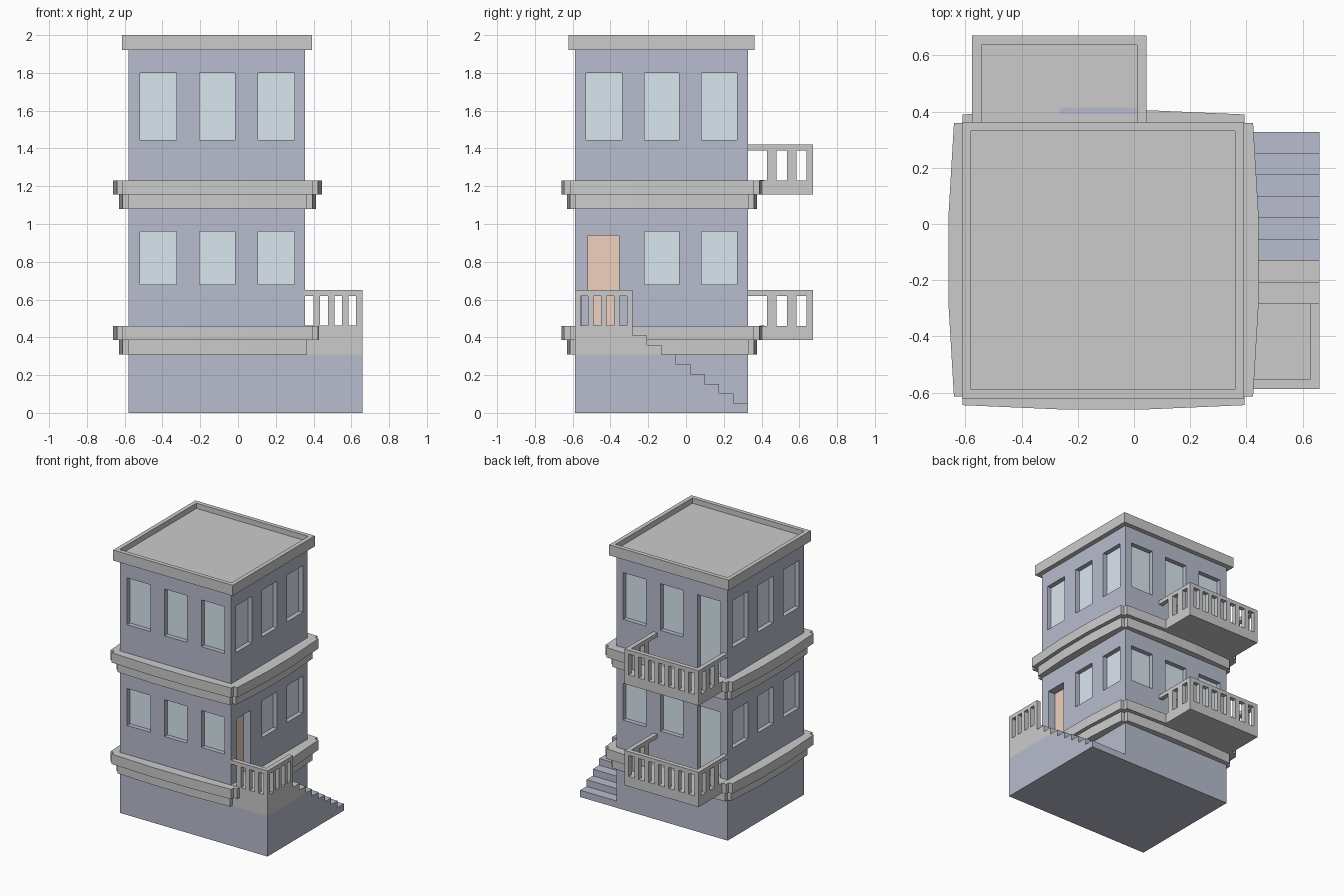
import bpy, bmesh
from mathutils import Matrix

if "Cube" in bpy.data.objects:
    bpy.data.objects.remove(bpy.data.objects["Cube"])

def mat(name, c):
    m = bpy.data.materials.new(name)
    m.diffuse_color = (*c, 1)
    m.use_nodes = True
    m.node_tree.nodes["Principled BSDF"].inputs["Base Color"].default_value = m.diffuse_color
    return m

BLUE = mat("wall_blue", (.48, .51, .62))
GLASS = mat("glass", (.70, .80, .86))
WOOD = mat("door_orange", (.87, .64, .52))

def finish(name, bm, m=None):
    bmesh.ops.recalc_face_normals(bm, faces=bm.faces)
    me = bpy.data.meshes.new(name)
    bm.to_mesh(me)
    bm.free()
    o = bpy.data.objects.new(name, me)
    bpy.context.collection.objects.link(o)
    if m:
        me.materials.append(m)
    return o

def add_box(bm, x0, x1, y0, y1, z0, z1):
    M = Matrix.Translation(((x0+x1)/2, (y0+y1)/2, (z0+z1)/2)) @ Matrix.Diagonal((x1-x0, y1-y0, z1-z0, 1))
    bmesh.ops.create_cube(bm, size=1, matrix=M)

def boxes(name, items, m=None):
    bm = bmesh.new()
    for b in items:
        add_box(bm, *b)
    return finish(name, bm, m)

def prism(name, pts, vec, m=None):
    bm = bmesh.new()
    f = bm.faces.new([bm.verts.new(p) for p in pts])
    r = bmesh.ops.extrude_face_region(bm, geom=[f])
    bmesh.ops.translate(bm, vec=vec, verts=[v for v in r["geom"] if isinstance(v, bmesh.types.BMVert)])
    return finish(name, bm, m)

# Main walls
X0, X1, Y0, Y1 = -.58, .355, -.588, .328
walls = boxes("walls", [(X0, X1, Y0, Y1, 0, 1.94)], BLUE)

# Openings: (side, start, end, bottom, top, depth)
XS = [(-.52, -.325), (-.205, -.015), (.105, .298)]
YS = [(-.53, -.34), (-.22, -.037), (.083, .27)]
openings, doors = [], []
for floor, (z0, z1, zf) in enumerate([(.68, .96, .462), (1.445, 1.80, 1.232)]):
    for i in range(3):
        openings.append(("front", *XS[i], z0, z1, .04))
        openings.append(("back", *XS[i], zf if i == 0 else z0, z1, .04))
        openings.append(("left", *YS[i], z0, z1, .04))
        if floor or i:
            openings.append(("right", *YS[i], z0, z1, .04))
doors.append(("right", -.52, -.355, .462, .94, .065))

def slab(op, near, far):
    # Box spanning two depths measured inward from the given wall
    s, a, b, z0, z1, _ = op
    if s == "front":
        return (a, b, Y0+near, Y0+far, z0, z1)
    if s == "back":
        return (a, b, Y1-far, Y1-near, z0, z1)
    if s == "left":
        return (X0+near, X0+far, a, b, z0, z1)
    return (X1-far, X1-near, a, b, z0, z1)

cut = boxes("opening_cutter", [slab(o, -.05, o[5]) for o in openings + doors])
cut.hide_render = True
mod = walls.modifiers.new("openings", "BOOLEAN")
mod.operation, mod.solver, mod.object = "DIFFERENCE", "EXACT", cut
bpy.context.view_layer.objects.active = walls
bpy.ops.object.modifier_apply(modifier=mod.name)
bpy.data.objects.remove(cut)
boxes("window_panes", [slab(o, o[5]-.005, o[5]+.005) for o in openings], GLASS)
boxes("front_door", [slab(o, o[5]-.005, o[5]+.005) for o in doors], WOOD)

# Bowed floor bands with notched corners
def band(name, inset, z0, z1):
    a, b = .5025-inset, .4875-inset
    q = [(a+.05, .15), (a+.03, b), (a, b), (a, b+.03), (.155, b+.045)]
    pts = []
    for sx, sy in [(1, 1), (-1, 1), (-1, -1), (1, -1)]:
        p = [(x*sx, y*sy) for x, y in q]
        pts += p if sx*sy > 0 else p[::-1]
    prism(name, [(x-.1085, y-.1275, z0) for x, y in pts], (0, 0, z1-z0))

for n, z in [("lower", .31), ("upper", 1.08)]:
    band(n + "_band_bottom", .03, z, z+.075)
    band(n + "_band_top", 0, z+.075, z+.15)

# Roof slab with a low parapet
R = (-.613, .391, -.622, .363)
boxes("roof_slab", [(*R, 1.92, 1.96)])
t = .032
boxes("roof_parapet", [(R[0], R[1], R[2], R[2]+t, 1.96, 2), (R[0], R[1], R[3]-t, R[3], 1.96, 2),
                       (R[0], R[0]+t, R[2]+t, R[3]-t, 1.96, 2), (R[1]-t, R[1], R[2]+t, R[3]-t, 1.96, 2)])

# Rear balconies with balusters and handrails
bx0, bx1, by, w = -.577, .045, .672, .034
for n, z in [("lower", .46), ("upper", 1.23)]:
    boxes(n + "_balcony_slab", [(bx0, bx1, Y1-.02, by, z-.075, z+.001)])
    boxes(n + "_balcony_rail", [(bx0, bx1, by-w, by, z+.16, z+.19),
                                (bx0, bx0+w, Y1, by-w, z+.16, z+.19),
                                (bx1-w, bx1, Y1, by-w, z+.16, z+.19)])
    posts = []
    for i in range(8):
        x = bx0 + i*(bx1-bx0-w)/7
        posts.append((x, x+w, by-w, by, z, z+.16))
    for y in (.43, .535):
        for x in (bx0, bx1-w):
            posts.append((x, x+w, y, y+.05, z, z+.16))
    boxes(n + "_balcony_posts", posts)
    boxes(n + "_threshold", [(-.265, bx1-w, .39, .415, z-.02, z+.002)], BLUE)

# Side staircase: blue lower steps, grey upper steps and landing
sx0, sx1, sy, rise, run = X1-.02, .66, -.588, .0513, .0763
def steps(first, last):
    pts = []
    for i in range(first, last):
        y = .328 - i*run
        pts += [(y, i*rise), (y, (i+1)*rise)]
    return pts
def stair(name, prof, m=None):
    prism(name, [(sx0, y, z) for y, z in prof], (sx1-sx0, 0, 0), m)
stair("stair_base", steps(0, 6) + [(sy, 6*rise), (sy, 0)], BLUE)
stair("landing", steps(6, 9) + [(sy, .4617), (sy, 6*rise)])

# Landing railing
ly = .328 - 8*run
boxes("landing_rail", [(X1, sx1, sy, sy+w, .62, .65), (sx1-w, sx1, sy+w, ly, .62, .65)])
posts = []
for i in range(5):
    y = sy + i*(ly-sy-.03)/4
    posts.append((sx1-w, sx1, y, y+.03, .46, .62))
for i in range(1, 4):
    x = sx1 - w - i*.075
    posts.append((x, x+w, sy, sy+w, .46, .62))
boxes("landing_posts", posts)
